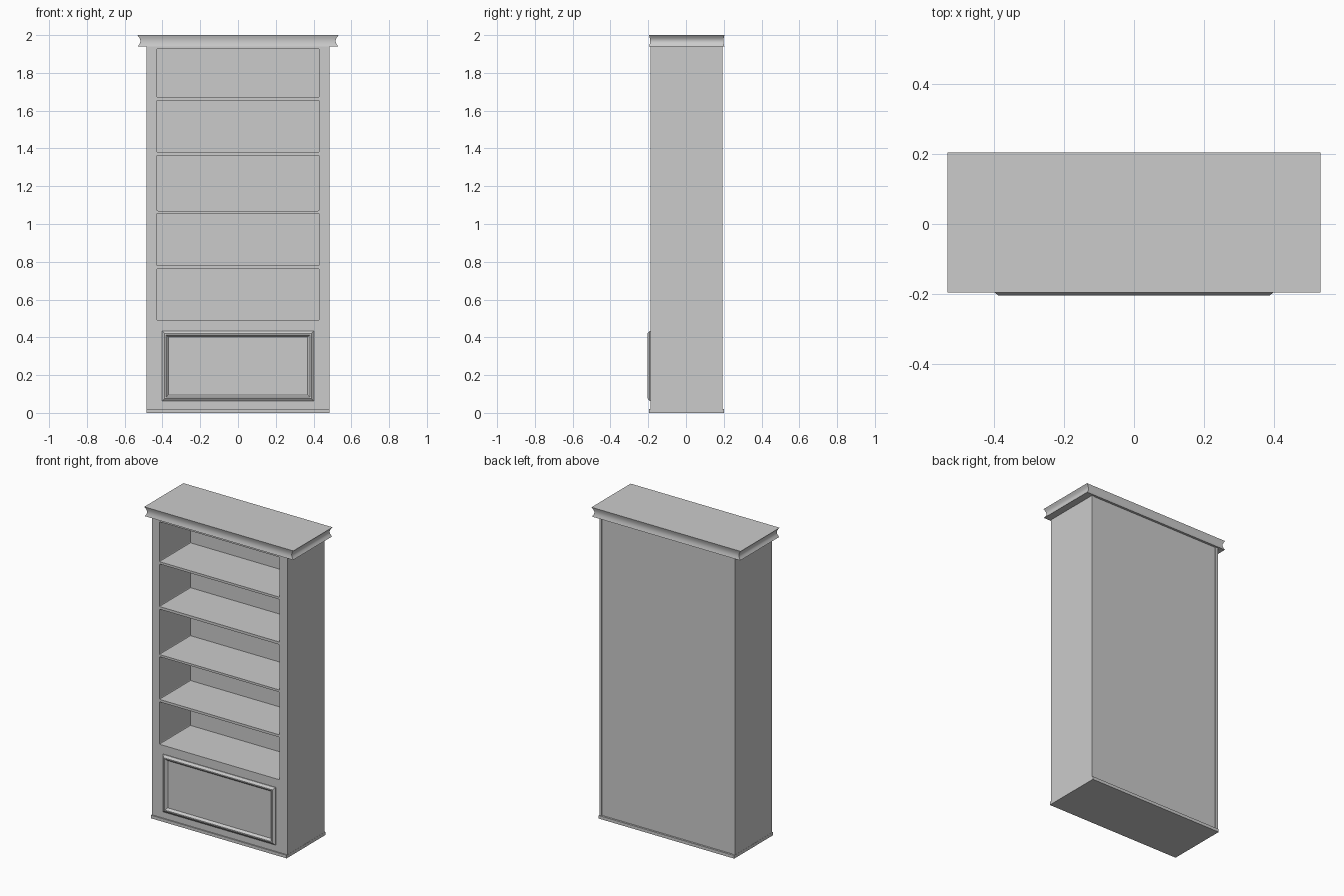
import bpy, bmesh, math

if "Cube" in bpy.data.objects:
    bpy.data.objects.remove(bpy.data.objects["Cube"])


def make_object(name, bm):
    bmesh.ops.recalc_face_normals(bm, faces=bm.faces[:])
    mesh = bpy.data.meshes.new(name)
    bm.to_mesh(mesh)
    bm.free()
    obj = bpy.data.objects.new(name, mesh)
    bpy.context.collection.objects.link(obj)
    return obj


def box(name, x, y, z, round_depth_edges=0.0):
    """Box from (min, max) pairs, optionally chamfering edges running along y."""
    bm = bmesh.new()
    bmesh.ops.create_cube(bm, size=1)
    for v in bm.verts:
        v.co = [r[0] + (c + 0.5) * (r[1] - r[0]) for c, r in zip(v.co, (x, y, z))]
    if round_depth_edges:
        edges = [e for e in bm.edges
                 if abs(e.verts[0].co.y - e.verts[1].co.y) > 1e-4]
        bmesh.ops.bevel(bm, geom=edges, offset=round_depth_edges, segments=2,
                        profile=0.5, affect='EDGES')
    return make_object(name, bm)


def loft(name, rings, cap_start=True):
    """Skin a list of four-point rings and cap the ends."""
    bm = bmesh.new()
    loops = [[bm.verts.new(p) for p in ring] for ring in rings]
    for a, b in zip(loops, loops[1:]):
        for i in range(4):
            j = (i + 1) % 4
            bm.faces.new((a[i], a[j], b[j], b[i]))
    if cap_start:
        bm.faces.new(loops[0])
    bm.faces.new(loops[-1])
    return make_object(name, bm)


def activate(obj):
    bpy.ops.object.select_all(action='DESELECT')
    obj.select_set(True)
    bpy.context.view_layer.objects.active = obj


def cut(target, cutter):
    mod = target.modifiers.new("pocket", 'BOOLEAN')
    mod.operation = 'DIFFERENCE'
    mod.solver = 'EXACT'
    mod.object = cutter
    activate(target)
    bpy.ops.object.modifier_apply(modifier=mod.name)
    bpy.data.objects.remove(cutter, do_unlink=True)


# Carcass with five open shelf bays and a shallow recessed back
FRONT, BACK = -0.188, 0.193
carcass = box("carcass", (-0.484, 0.484), (FRONT, BACK), (0.01, 1.945))
bays = [(0.49, 0.764), (0.78, 1.056), (1.07, 1.363), (1.38, 1.655), (1.67, 1.928)]
for z in bays:
    cut(carcass, box("bay_cutter", (-0.43, 0.43), (-0.3, 0.13), z, 0.006))
cut(carcass, box("back_cutter", (-0.468, 0.468), (BACK - 0.005, 0.3), (0.02, 1.94)))

# Thin plinth, slightly proud at front and back
box("plinth", (-0.485, 0.485), (-0.196, 0.2), (0, 0.02))

# Crown with a hollow curved edge
rings = []
STEPS = 10
for i in range(STEPS + 1):
    t = i / STEPS
    s = 0.995 + 0.005 * t - 0.028 * math.sin(math.pi * t)
    hx, hy, z = 0.533 * s, 0.2 * s, 1.94 + 0.06 * t
    rings.append([(sx * hx, 0.004 + sy * hy, z)
                  for sx, sy in ((-1, -1), (1, -1), (1, 1), (-1, 1))])
crown = loft("crown", rings)
activate(crown)
bpy.ops.object.shade_smooth_by_angle(angle=math.radians(35))

# Lower front panel with raised moulding: (inset, y) profile
profile = [(0.0, FRONT + 0.002), (0.0, -0.193), (0.014, -0.204), (0.021, -0.204),
           (0.026, -0.198), (0.033, -0.190)]
rings = []
for d, y in profile:
    hx, z0, z1 = 0.402 - d, 0.063 + d, 0.434 - d
    rings.append([(-hx, y, z0), (hx, y, z0), (hx, y, z1), (-hx, y, z1)])
loft("front_panel", rings)
